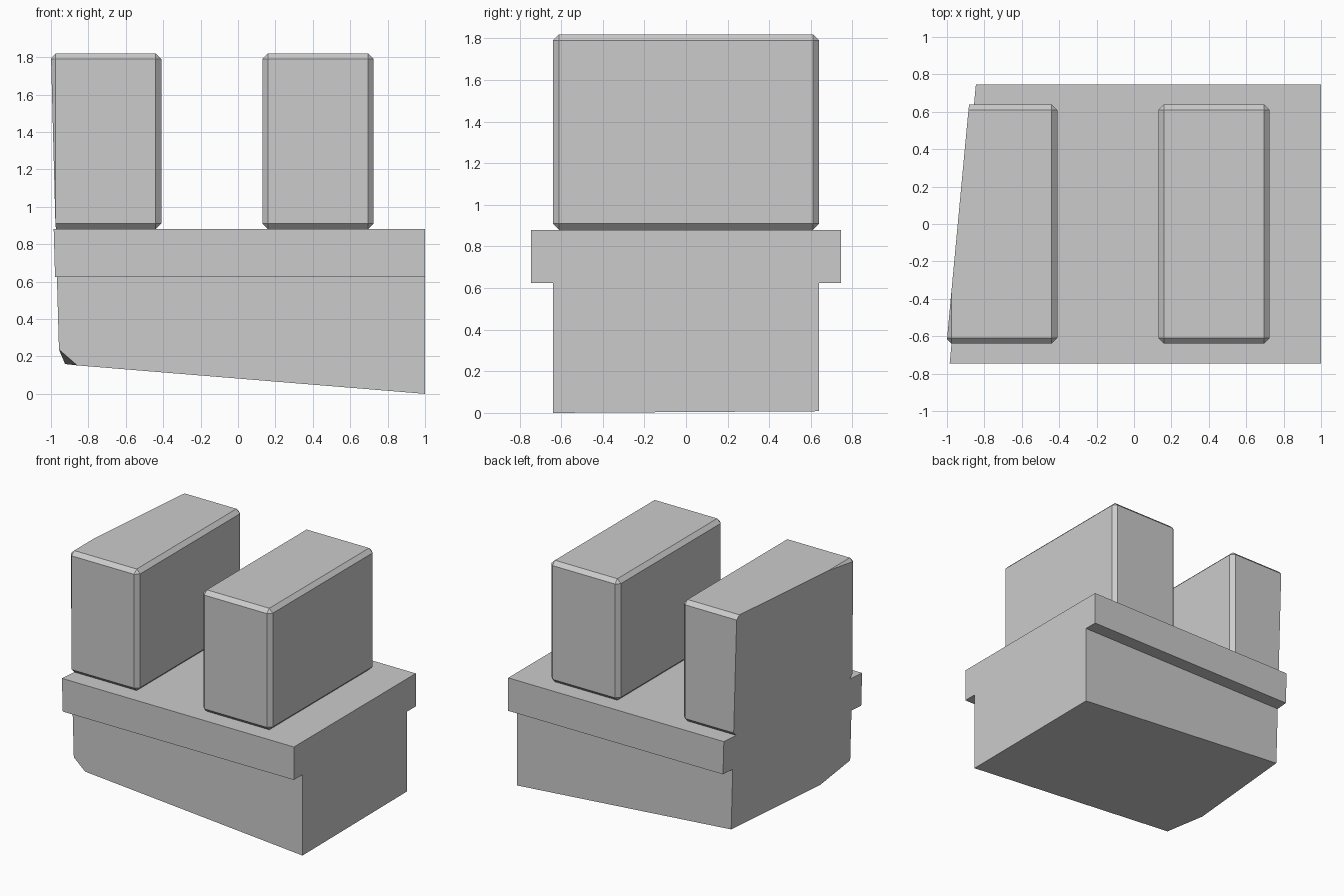
import bpy
import bmesh
from mathutils import Vector

cube = bpy.data.objects.get("Cube")
if cube:
    bpy.data.objects.remove(cube, do_unlink=True)

grey = bpy.data.materials.new("plain grey")
grey.use_nodes = True
colour = (0.6, 0.6, 0.6, 1)
grey.diffuse_color = colour
grey.node_tree.nodes["Principled BSDF"].inputs["Base Color"].default_value = colour


def plane(a, b, c, outside):
    """Plane through three points, with its normal towards the outside."""
    a, b, c = Vector(a), Vector(b), Vector(c)
    n = (b - a).cross(c - a).normalized()
    return a, n if n.dot(Vector(outside)) > 0 else -n


# Slanted cuts shared by the parts
SIDE = plane((-0.985, -0.74, 0.88), (-0.845, 0.75, 0.88), (-0.957, -0.64, 0.23), (-1, 0, 0))
UNDERSIDE = plane((1, -0.64, 0), (1, 0.64, 0.008), (-0.86, -0.64, 0.152), (0, 0, -1))
CORNER = plane((-0.86, -0.64, 0.152), (-0.925, -0.32, 0.16), (-0.955, -0.64, 0.235), (-1, -1, -1))


def box(name, low, high, cuts, chamfer=0):
    """Box between two corners, chamfered, then sliced and capped by planes."""
    low, high = Vector(low), Vector(high)
    bm = bmesh.new()
    bmesh.ops.create_cube(bm, size=1)
    bmesh.ops.scale(bm, vec=high - low, verts=bm.verts)
    bmesh.ops.translate(bm, vec=(low + high) / 2, verts=bm.verts)
    if chamfer:
        bmesh.ops.bevel(bm, geom=bm.edges[:], offset=chamfer, segments=1, affect='EDGES')
    for point, normal in cuts:
        bmesh.ops.bisect_plane(bm, geom=bm.verts[:] + bm.edges[:] + bm.faces[:],
                               plane_co=point, plane_no=normal, clear_outer=True)
        bmesh.ops.holes_fill(bm, edges=[e for e in bm.edges if e.is_boundary])
    bmesh.ops.recalc_face_normals(bm, faces=bm.faces[:])
    mesh = bpy.data.meshes.new(name)
    bm.to_mesh(mesh)
    bm.free()
    mesh.materials.append(grey)
    obj = bpy.data.objects.new(name, mesh)
    bpy.context.collection.objects.link(obj)


# Base with sloping underside and clipped corner, then the wider ledge on it
box("base_body", (-1.1, -0.64, -0.1), (1, 0.64, 0.625), (SIDE, UNDERSIDE, CORNER))
box("base_ledge", (-1.1, -0.745, 0.625), (1, 0.745, 0.88), (SIDE,))

# Two upright chamfered blocks; the outer one is sliced by the slanted side
for name, left, right, cuts in (("right_block", -1.005, -0.41, (SIDE,)),
                                ("left_block", 0.13, 0.725, ())):
    box(name, (left, -0.64, 0.88), (right, 0.64, 1.82), cuts, 0.03)
